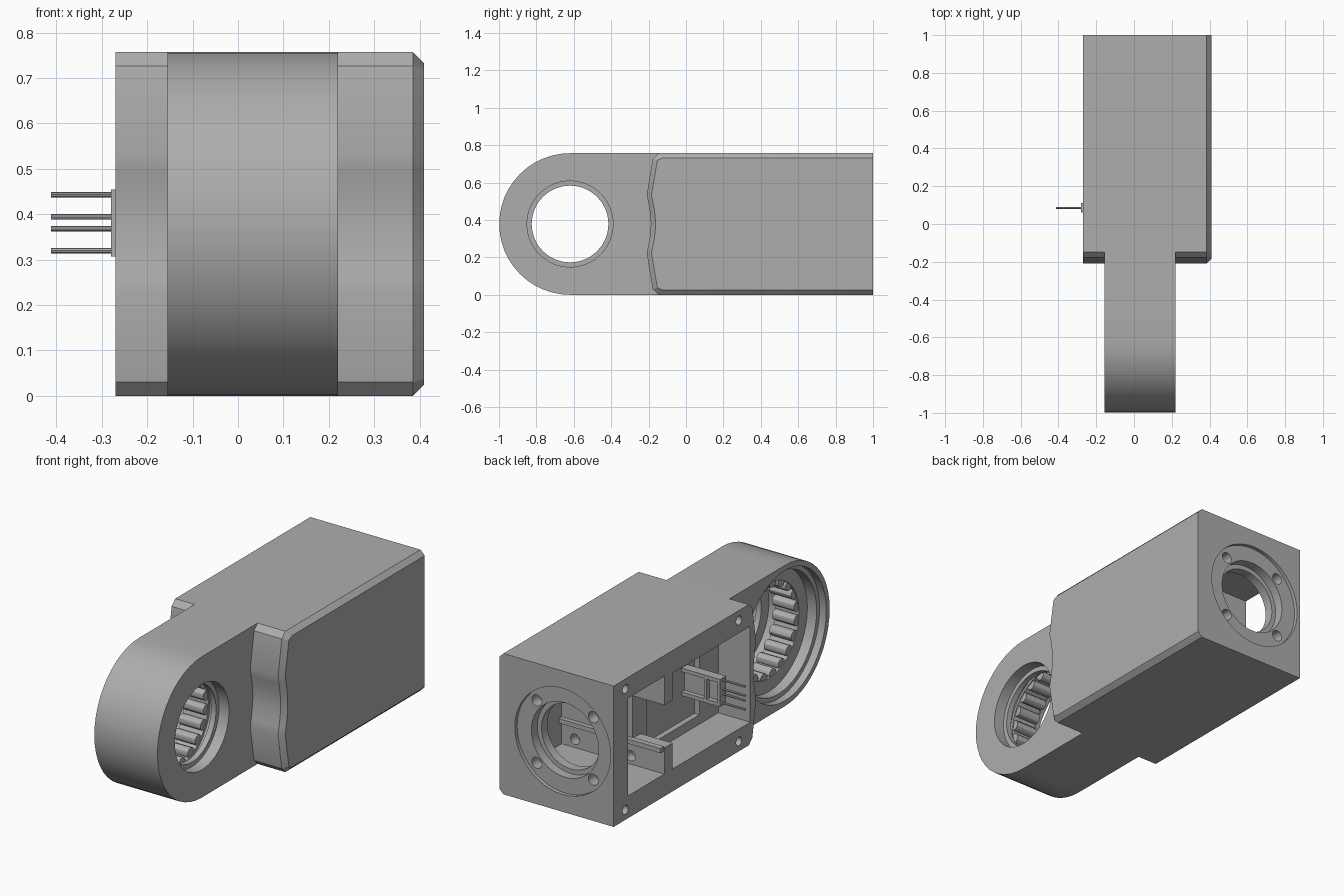
import bpy, bmesh
from math import sin, cos, pi

cube = bpy.data.objects.get("Cube")
if cube:
    bpy.data.objects.remove(cube, do_unlink=True)

grey = bpy.data.materials.new("machined_grey")
grey.use_nodes = True
grey.diffuse_color = (0.42, 0.42, 0.42, 1)
grey.node_tree.nodes["Principled BSDF"].inputs["Base Color"].default_value = grey.diffuse_color

H = 0.757            # overall height
MID = H / 2
AX = 0.033           # centre line of the arm and the rear port
EYE = -0.62          # y of the eye in the arm


def loft(bm, sections):
    """Skin a closed solid through point loops of equal length."""
    rows = [[bm.verts.new(p) for p in s] for s in sections]
    n = len(rows[0])
    for a, b in zip(rows, rows[1:]):
        for i in range(n):
            j = (i + 1) % n
            bm.faces.new((a[i], a[j], b[j], b[i]))
    bm.faces.new(rows[0][::-1])
    bm.faces.new(rows[-1])


def box(bm, x, y, z):
    loft(bm, [[(px, y[0], z[0]), (px, y[1], z[0]), (px, y[1], z[1]), (px, y[0], z[1])] for px in x])


def lathe_x(bm, cy, cz, steps, n=48):
    loft(bm, [[(x, cy + r * cos(2 * pi * i / n), cz + r * sin(2 * pi * i / n)) for i in range(n)]
              for x, r in steps])


def lathe_y(bm, cx, cz, steps, n=48):
    loft(bm, [[(cx + r * cos(2 * pi * i / n), y, cz + r * sin(2 * pi * i / n)) for i in range(n)]
              for y, r in steps])


def make(name, build, *args):
    bm = bmesh.new()
    build(bm, *args)
    bmesh.ops.recalc_face_normals(bm, faces=bm.faces)
    me = bpy.data.meshes.new(name)
    bm.to_mesh(me)
    bm.free()
    ob = bpy.data.objects.new(name, me)
    bpy.context.collection.objects.link(ob)
    me.materials.append(grey)
    return ob


def combine(target, tool, op):
    mod = target.modifiers.new(op, "BOOLEAN")
    mod.object, mod.operation, mod.solver = tool, op, "EXACT"
    bpy.context.view_layer.objects.active = target
    bpy.ops.object.modifier_apply(modifier=mod.name)
    bpy.data.objects.remove(tool, do_unlink=True)


def smooth(ob):
    bpy.ops.object.select_all(action="DESELECT")
    ob.select_set(True)
    bpy.context.view_layer.objects.active = ob
    bpy.ops.object.shade_smooth_by_angle(angle=pi / 6)


# Housing: side profile with a wavy front, bevelled on the closed side
def housing_section(x, d):
    half = [(-0.148, MID - d), (-0.178, MID - 0.03 - d * 0.3), (-0.21, 0.155)]
    wave = [(-0.21 + 0.022 * sin(pi * i / 8), 0.155 * (1 - i / 4)) for i in range(1, 8)]
    front = half + wave + [(y, -z) for y, z in half[::-1]]
    pts = [(1, MID - d)] + [(y + d, z) for y, z in front] + [(1, -MID + d)]
    return [(x, y, z + MID) for y, z in pts]


housing = make("housing", loft, [housing_section(-0.27, 0), housing_section(0.385, 0),
                                 housing_section(0.41, 0.025)])


# Arm: round-ended bar fused to the housing
def arm_section(x):
    arc = [(x, EYE - MID * sin(pi * i / 24), MID + MID * cos(pi * i / 24)) for i in range(25)]
    return arc + [(x, 0, 0), (x, 0, H)]


combine(housing, make("arm", loft, [arm_section(-0.155), arm_section(0.22)]), "UNION")

# Stepped bore through the eye
bore = [(-0.17, 0.35), (-0.115, 0.35), (-0.115, 0.325), (-0.06, 0.325), (-0.06, 0.255),
        (0.08, 0.255), (0.08, 0.27), (0.13, 0.27), (0.13, 0.205), (0.16, 0.205),
        (0.16, 0.23), (0.24, 0.23)]
combine(housing, make("bore_cut", lathe_x, EYE, MID, bore), "DIFFERENCE")

# Electronics bay, rear chamber, and the slot between them
for x, y, z in [((-0.3, -0.08), (-0.16, 0.5), (0.12, 0.635)),
                ((-0.1, -0.05), (0.0, 0.45), (0.17, 0.58)),
                ((-0.3, 0.34), (0.57, 0.88), (0.12, 0.645)),
                ((-0.3, -0.08), (0.48, 0.6), (0.26, 0.49))]:
    combine(housing, make("bay_cut", box, x, y, z), "DIFFERENCE")

# Rear port: shallow flange recess, then a stepped opening
port = [(1.05, 0.285), (0.98, 0.285), (0.98, 0.2), (0.93, 0.2), (0.93, 0.175), (0.86, 0.175)]
combine(housing, make("port_cut", lathe_y, AX, MID, port), "DIFFERENCE")


# Screw holes: flange, partition and cover corners
def screw_holes(bm):
    for sx in (-1, 1):
        for sz in (-1, 1):
            lathe_y(bm, AX + sx * 0.168, MID + sz * 0.168, [(1.02, 0.03), (0.92, 0.03)], 16)
    for x in (-0.07, 0.26):
        lathe_y(bm, x, 0.165, [(0.6, 0.028), (0.52, 0.028)], 16)
    for y in (-0.064, 0.9):
        for sz in (-1, 1):
            lathe_x(bm, y, MID + sz * 0.325, [(-0.3, 0.024), (-0.18, 0.024)], 16)


combine(housing, make("screw_cut", screw_holes), "DIFFERENCE")
smooth(housing)


# Ring of rounded teeth inside the eye
def teeth(bm):
    for i in range(20):
        a = 2 * pi * (i + 0.5) / 20
        lathe_x(bm, EYE + 0.248 * cos(a), MID + 0.248 * sin(a), [(-0.055, 0.028), (0.075, 0.028)], 12)


smooth(make("inner_teeth", teeth))

# Ledge along the top of the lower partition
make("partition_ledge", box, (-0.265, 0.34), (0.565, 0.595), (0.24, 0.265))


# Connector: open-sided shell with end flanges
def connector(bm):
    box(bm, (-0.27, -0.04), (0.06, 0.085), (0.32, 0.445))
    box(bm, (-0.28, -0.265), (0.06, 0.11), (0.307, 0.455))
    box(bm, (-0.2, -0.185), (0.06, 0.11), (0.307, 0.455))
    for z in (0.307, 0.435):
        box(bm, (-0.27, -0.04), (0.06, 0.11), (z, z + 0.02))


make("connector", connector)


# Four thin pins
def pins(bm):
    for z in (0.32, 0.368, 0.394, 0.443):
        lathe_x(bm, 0.085, z, [(-0.412, 0.006), (-0.25, 0.006)], 8)


smooth(make("connector_pins", pins))
